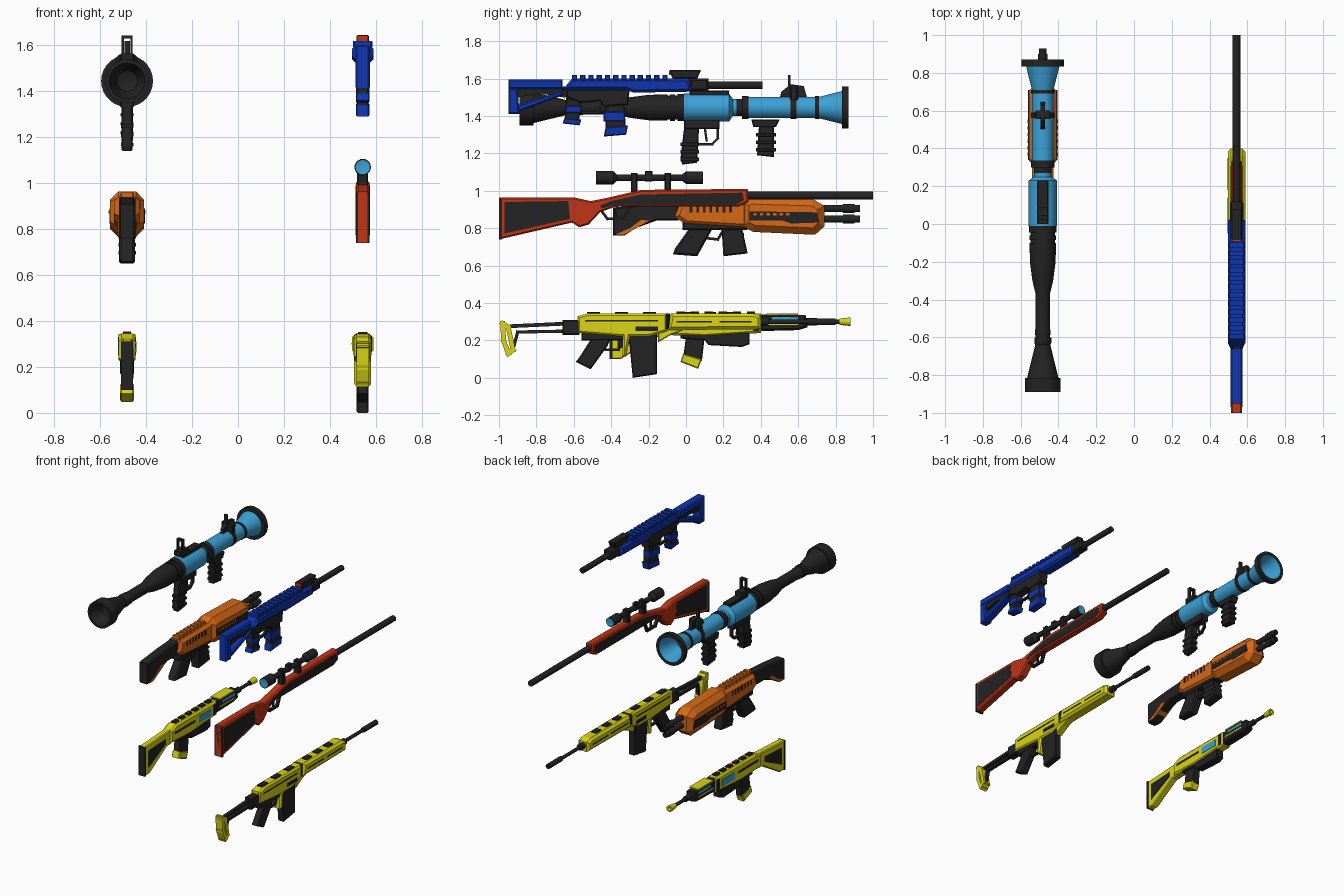
import bpy, bmesh, math
from mathutils import Vector

COL = {'K': ('black', (.017, .017, .017)), 'N': ('navy_blue', (.005, .035, .42)),
       'S': ('sky_blue', (.045, .36, .68)), 'R': ('red', (.52, .035, .008)),
       'O': ('orange', (.68, .14, .008)), 'Y': ('yellow', (.70, .66, .008))}
MAT = {}
for k, (n, c) in COL.items():
    MAT[k] = bpy.data.materials.new(n)
    MAT[k].diffuse_color = (*c, 1)
X = 0.0  # lateral position of the item being built


def finish(name, bm, mats):
    bmesh.ops.recalc_face_normals(bm, faces=bm.faces)
    me = bpy.data.meshes.new(name)
    bm.to_mesh(me)
    bm.free()
    for m in mats:
        me.materials.append(MAT[m])
    ob = bpy.data.objects.new(name, me)
    ob.location.x = X
    bpy.context.collection.objects.link(ob)
    return ob


def part(name, mat, polys, hw, ch=0.0):
    """Side profiles in (y, z), extruded to +-hw, cap edges chamfered by ch."""
    bm = bmesh.new()
    for p in polys:
        f = bm.faces.new([bm.verts.new((-hw, y, z)) for y, z in p])
        g = bmesh.ops.extrude_face_region(bm, geom=[f], use_keep_orig=True)['geom']
        bmesh.ops.translate(bm, verts=[v for v in g if isinstance(v, bmesh.types.BMVert)], vec=(2 * hw, 0, 0))
    bmesh.ops.recalc_face_normals(bm, faces=bm.faces)
    if ch:
        rim = [e for e in bm.edges if abs(e.verts[0].co.x - e.verts[1].co.x) < 1e-6]
        bmesh.ops.bevel(bm, geom=rim, offset=ch, segments=1, affect='EDGES', clamp_overlap=True)
    return finish(name, bm, [mat])


def box(y0, y1, z0, z1):
    return [(y0, z0), (y1, z0), (y1, z1), (y0, z1)]


def row(y0, y1, step, length, z0, z1):
    return [box(y0 + i * step, y0 + i * step + length, z0, z1) for i in range(int((y1 - y0) / step + .01))]


def strip(name, mat, pts, t, hw):
    """Flat bar following a path of (y, z) points."""
    polys = []
    for a, b in zip(pts, pts[1:]):
        a, b = Vector(a), Vector(b)
        d = (b - a).normalized() * t / 2
        n = Vector((-d.y, d.x))
        polys.append([tuple(v) for v in (a - d - n, b + d - n, b + d + n, a - d + n)])
    return part(name, mat, polys, hw)


def lathe(name, zc, prof, mats, sides=24):
    """Revolve (y, r) points about the long axis; one material letter per segment."""
    bm = bmesh.new()
    keys = sorted(set(mats))
    rings = []
    for y, r in prof:
        n = sides if r else 1
        rings.append([bm.verts.new((r * math.cos(2 * math.pi * i / sides), y, zc + r * math.sin(2 * math.pi * i / sides)))
                      for i in range(n)])
    for s, (a, b) in enumerate(zip(rings, rings[1:])):
        for i in range(sides):
            q = [a[i % len(a)], a[(i + 1) % len(a)], b[(i + 1) % len(b)], b[i % len(b)]]
            f = bm.faces.new(list(dict.fromkeys(q)))
            f.material_index = keys.index(mats[s % len(mats)])
            f.smooth = True
    ob = finish(name, bm, keys)
    ob.data.set_sharp_from_angle(angle=math.radians(28))
    return ob


def rod(name, mat, y0, y1, r, z, sides=16):
    return lathe(name, z, [(y0, 0), (y0, r), (y1, r), (y1, 0)], mat, sides)


# ---------- rocket launcher ----------
X = -0.483
lathe('launcher_rear_bell', 1.445, [(-.78, 0), (-.80, .045), (-.89, .078), (-.89, .095), (-.815, .095), (-.815, .083),
      (-.64, .04), (-.63, .045), (-.60, .045), (-.60, .038), (-.57, .042), (-.55, .038), (-.37, .038), (-.30, .055),
      (-.2, .068), (-.1, .07), (-.1, .064), (-.085, .064), (-.085, .071), (-.06, .071), (-.06, .065), (-.045, .065),
      (-.045, .072), (-.01, .072), (-.01, 0)], 'K', 28)
lathe('launcher_front_tube', 1.445, [(-.01, 0), (-.01, .075), (.23, .075), (.25, .046), (.27, .046), (.30, .046), (.30, .062),
      (.335, .062), (.335, .057), (.56, .057), (.56, .061), (.59, .061), (.59, .057), (.69, .057), (.69, .061), (.71, .061),
      (.71, .057), (.835, .088), (.835, .113), (.87, .113), (.87, .09), (.73, .05), (.73, 0)],
      'SSSSKKKKSKKKSKKKSKKKSS', 28)
part('launcher_rear_sight_base', 'K', [box(.02, .23, 1.505, 1.535), box(.0, .09, 1.53, 1.565)], .03, .004)
for dx in (-.019, .019):
    part('launcher_sight_post', 'K', [box(.02, .045, 1.56, 1.64)], .005).location.x += dx
part('launcher_sight_bar', 'K', [box(.02, .045, 1.63, 1.643)], .024)
part('launcher_front_sight', 'K', [[(.5, 1.49), (.65, 1.49), (.63, 1.56), (.56, 1.57), (.51, 1.53)],
     box(.545, .56, 1.55, 1.62)], .012)
part('launcher_front_sight_base', 'K', [box(.555, .6, 1.47, 1.56)], .045, .01)
part('launcher_trigger_housing', 'K', [box(-.01, .18, 1.33, 1.40)], .03, .005)
part('launcher_grip', 'K', [[(-.01, 1.34), (.07, 1.34), (.06, 1.15), (-.02, 1.14), (-.03, 1.17)]], .024, .006)
part('launcher_grip_ribs', 'K', [box(-.03, .07, z, z + .018) for z in (1.16, 1.20, 1.24)], .027, .003)
strip('launcher_trigger_guard', 'K', [(.07, 1.25), (.14, 1.25), (.17, 1.28), (.17, 1.34)], .013, .01)
strip('launcher_trigger', 'K', [(.1, 1.34), (.11, 1.27)], .012, .006)
part('launcher_fore_housing', 'K', [[(.35, 1.38), (.5, 1.38), (.48, 1.34), (.36, 1.34)]], .03, .005)
part('launcher_fore_grip', 'K', [[(.39, 1.35), (.47, 1.35), (.47, 1.18), (.38, 1.19)]], .025, .006)
part('launcher_fore_grip_ribs', 'K', [box(.375, .48, z, z + .018) for z in (1.21, 1.25, 1.29)], .028, .004)

# ---------- orange shotgun ----------
part('shotgun_stock', 'K', [[(-.39, .76), (-.39, .91), (-.2, .93), (-.04, .94), (-.04, .84), (-.16, .84), (-.27, .80), (-.33, .76)]], .036, .008)
part('shotgun_stock_inlay', 'O', [[(-.38, .765), (-.33, .765), (-.23, .82), (-.2, .84), (-.24, .845), (-.3, .80)]], .039)
part('shotgun_receiver', 'O', [[(-.06, .86), (-.03, .94), (.33, .945), (.33, .80), (.0, .82)]], .056, .02)
part('shotgun_top_ribs', 'O', row(-.02, .3, .04, .022, .92, .962), .03, .006)
part('shotgun_side_vents', 'K', row(.02, .29, .035, .015, .885, .92), .058)
part('shotgun_lower_receiver', 'K', [box(-.02, .33, .79, .84)], .042, .008)
part('shotgun_grip', 'K', [[(.04, .83), (.16, .83), (.06, .65), (-.07, .66), (-.06, .69)]], .034, .01)
strip('shotgun_trigger_guard', 'K', [(.08, .75), (.17, .74), (.2, .79)], .014, .012)
part('shotgun_magazine', 'K', [[(.19, .80), (.3, .80), (.33, .665), (.2, .65)]], .035, .008)
part('shotgun_magazine_ribs', 'K', [box(.2, .31, z, z + .015) for z in (.69, .725, .76)], .038)
part('shotgun_handguard', 'O', [[(.3, .94), (.34, .965), (.68, .955), (.74, .92), (.74, .81), (.69, .765), (.36, .78), (.3, .81)]], .074, .036)
part('shotgun_handguard_panels', 'K', [[(.34, .89), (.70, .885), (.71, .83), (.56, .825), (.52, .84), (.34, .84)]], .077)
part('shotgun_handguard_vents', 'O', row(.36, .6, .035, .018, .868, .882), .08)
for z in (.905, .85):
    lathe('shotgun_barrel', z, [(.72, 0), (.72, .019), (.84, .019), (.84, .024), (.90, .024), (.90, .019), (.93, .019), (.93, .012), (.86, .012), (.86, 0)], 'K', 16)

# ---------- compact yellow rifle ----------
part('compact_stock', 'Y', [[(-.40, .10), (-.40, .31), (-.1, .325), (-.1, .22), (-.15, .22), (-.35, .10)]], .024, .006)
part('compact_stock_inlay', 'K', [[(-.365, .15), (-.365, .27), (-.17, .28), (-.17, .245)]], .027)
part('compact_butt_plate', 'K', [box(-.41, -.395, .10, .31)], .026)
part('compact_receiver', 'Y', [[(-.12, .23), (-.12, .32), (-.06, .345), (.4, .345), (.4, .24), (.1, .22)]], .037, .012)
part('compact_top_rail', 'K', row(-.05, .4, .075, .045, .335, .355), .018, .003)
part('compact_side_vents', 'K', [box(-.08, .15, .285, .30), box(.36, .39, .25, .33)], .039)
part('compact_window', 'S', [box(.19, .33, .262, .31)], .04)
part('compact_lower_receiver', 'K', [[(-.03, .24), (.1, .25), (.34, .25), (.34, .18), (.3, .165), (.12, .175), (.1, .2), (-.03, .21)]], .03, .006)
part('compact_grip', 'K', [[(0, .22), (.1, .22), (.085, .09), (-.015, .11)]], .026, .006)
part('compact_grip_base', 'Y', [[(-.03, .085), (.065, .048), (.085, .10), (-.015, .13)]], .03, .006)
part('compact_fore_end', 'K', [[(.4, .25), (.4, .34), (.64, .335), (.65, .27), (.6, .255)]], .035, .01)
part('compact_fore_stripe', 'S', [box(.46, .6, .306, .326)], .037)
part('compact_fore_trim', 'Y', [box(.43, .6, .335, .344), box(.43, .6, .282, .292)], .0365)
lathe('compact_barrel', .3, [(.62, 0), (.62, .02), (.70, .02), (.70, .012), (.82, .012), (.82, .017), (.88, .023), (.88, .012), (.85, 0)], 'KKKKKYYYK', 16)

# ---------- navy rifle ----------
X = 0.543
part('navy_stock', 'N', [box(-.95, -.66, 1.545, 1.595), [(-.95, 1.41), (-.89, 1.41), (-.9, 1.55), (-.95, 1.55)],
     [(-.90, 1.42), (-.66, 1.51), (-.66, 1.535), (-.90, 1.46)]], .032, .008)
part('navy_stock_core', 'K', [[(-.9, 1.50), (-.9, 1.55), (-.6, 1.56), (-.6, 1.50), (-.66, 1.50), (-.78, 1.52)]], .02)
part('navy_upper_receiver', 'N', [[(-.66, 1.54), (-.61, 1.60), (.02, 1.60), (.03, 1.53), (-.28, 1.525), (-.32, 1.54)]], .046, .014)
part('navy_top_rail', 'N', row(-.61, -.08, .044, .028, 1.59, 1.62), .042, .004)
part('navy_lower_receiver', 'K', [[(-.64, 1.55), (-.3, 1.55), (-.31, 1.46), (-.44, 1.45), (-.46, 1.48), (-.56, 1.47), (-.64, 1.50)]], .032, .006)
part('navy_grip', 'K', [[(-.64, 1.50), (-.56, 1.50), (-.57, 1.38), (-.65, 1.37)]], .026, .005)
part('navy_grip_bands', 'N', [[(-.66, 1.36), (-.57, 1.35), (-.56, 1.38), (-.65, 1.39)], box(-.645, -.56, 1.415, 1.455)], .03, .005)
strip('navy_trigger_guard', 'K', [(-.56, 1.42), (-.47, 1.42), (-.45, 1.47)], .013, .01)
part('navy_magazine', 'K', [[(-.43, 1.47), (-.33, 1.47), (-.32, 1.31), (-.43, 1.30)]], .026, .005)
part('navy_magazine_bands', 'N', [[(-.44, 1.29), (-.32, 1.30), (-.31, 1.35), (-.43, 1.34)], box(-.44, -.325, 1.37, 1.425)], .03, .006)
part('navy_front_block', 'K', [box(.02, .12, 1.535, 1.60)], .036, .01)
part('navy_sight', 'K', [[(-.07, 1.60), (.06, 1.60), (.08, 1.645), (-.085, 1.645), (-.085, 1.63)]], .028, .005)
part('navy_sight_lens', 'R', [box(-.092, -.083, 1.618, 1.643)], .024)
rod('navy_barrel', 'K', .1, .41, .02, 1.565)

# ---------- red scoped rifle ----------
part('scoped_stock', 'R', [[(-1, .74), (-1, .965), (-.6, .965), (-.51, .945), (-.41, .965), (-.24, 1.005), (.33, 1.01), (.335, .94), (.28, .915),
     (-.38, .915), (-.46, .885), (-.52, .82), (-.57, .805), (-.61, .83)]], .029, .008)
part('scoped_stock_panel', 'K', [[(-.97, .772), (-.97, .94), (-.63, .945), (-.62, .85)]], .0315)
part('scoped_body_panel', 'K', [[(-.46, .92), (-.40, .945), (-.24, .98), (.30, .99), (.31, .95), (.27, .928), (-.38, .928), (-.45, .905)]], .0315)
part('scoped_butt_plate', 'K', [box(-1.0, -.985, .74, .955)], .0295)
strip('scoped_trigger_guard', 'K', [(-.45, .89), (-.42, .85), (-.33, .85), (-.30, .92)], .014, .011)
strip('scoped_trigger', 'K', [(-.37, .92), (-.375, .87)], .012, .006)
rod('scoped_barrel', 'K', .3, 1.0, .021, .975)
lathe('scope', 1.07, [(-.478, 0), (-.478, .031), (-.48, .036), (-.39, .036), (-.37, .018), (-.02, .018), (0, .033), (.09, .033), (.092, .028), (.088, 0)], 'SKKKKKKKS', 20)
part('scope_mounts', 'K', [box(y, y + .035, .99, 1.095) for y in (-.295, -.115)], .024, .006)
part('scope_turret', 'K', [box(-.22, -.18, 1.05, 1.105)], .015, .004)

# ---------- long yellow rifle ----------
strip('long_butt_frame', 'Y', [(-.98, .29), (-.975, .2), (-.95, .13), (-.925, .15), (-.95, .27), (-.98, .29)], .026, .027)
strip('long_stock_tubes', 'K', [(-.96, .275), (-.64, .29)], .02, .012)
strip('long_stock_strut', 'K', [(-.92, .17), (-.9, .245), (-.62, .25)], .017, .012)
part('long_rear_block', 'K', [box(-.66, -.57, .23, .31)], .03, .006)
part('long_receiver', 'Y', [[(-.58, .24), (-.58, .33), (-.52, .345), (-.1, .345), (-.1, .25), (-.2, .22), (-.3, .22), (-.32, .115), (-.34, .115), (-.34, .22)]], .037, .012)
part('long_receiver_lines', 'K', [box(-.54, -.15, .3, .308), box(-.27, -.15, .25, .275)], .039)
part('long_top_plates', 'K', row(-.53, -.05, .15, .07, .335, .352), .022, .004)
part('long_lower_receiver', 'K', [box(-.56, -.32, .20, .245)], .028, .005)
part('long_grip', 'K', [[(-.5, .22), (-.4, .22), (-.42, .17), (-.51, .045), (-.59, .085), (-.57, .11)]], .025, .007)
strip('long_trigger_guard', 'K', [(-.43, .15), (-.36, .15), (-.33, .22)], .013, .01)
part('long_magazine', 'K', [[(-.31, .26), (-.155, .26), (-.155, .02), (-.285, 0)]], .026, .006)
part('long_magwell', 'Y', [[(-.15, .26), (0, .26), (-.08, .23), (-.15, .19)]], .026, .005)
part('long_handguard', 'Y', [[(-.1, .255), (-.08, .345), (.36, .345), (.4, .33), (.4, .26)]], .046, .016)
part('long_handguard_plates', 'K', row(-.02, .34, .12, .06, .335, .352), .022, .004)
part('long_handguard_slots', 'K', [box(-.05, .14, .297, .305), box(.18, .35, .297, .305)], .048)
part('long_joint_band', 'K', [box(-.11, -.085, .26, .345)], .04, .01)
lathe('long_barrel', .3, [(.38, 0), (.38, .022), (.44, .022), (.44, .012), (.65, .012), (.65, .018), (.80, .018), (.80, .01), (.77, 0)], 'K', 16)
